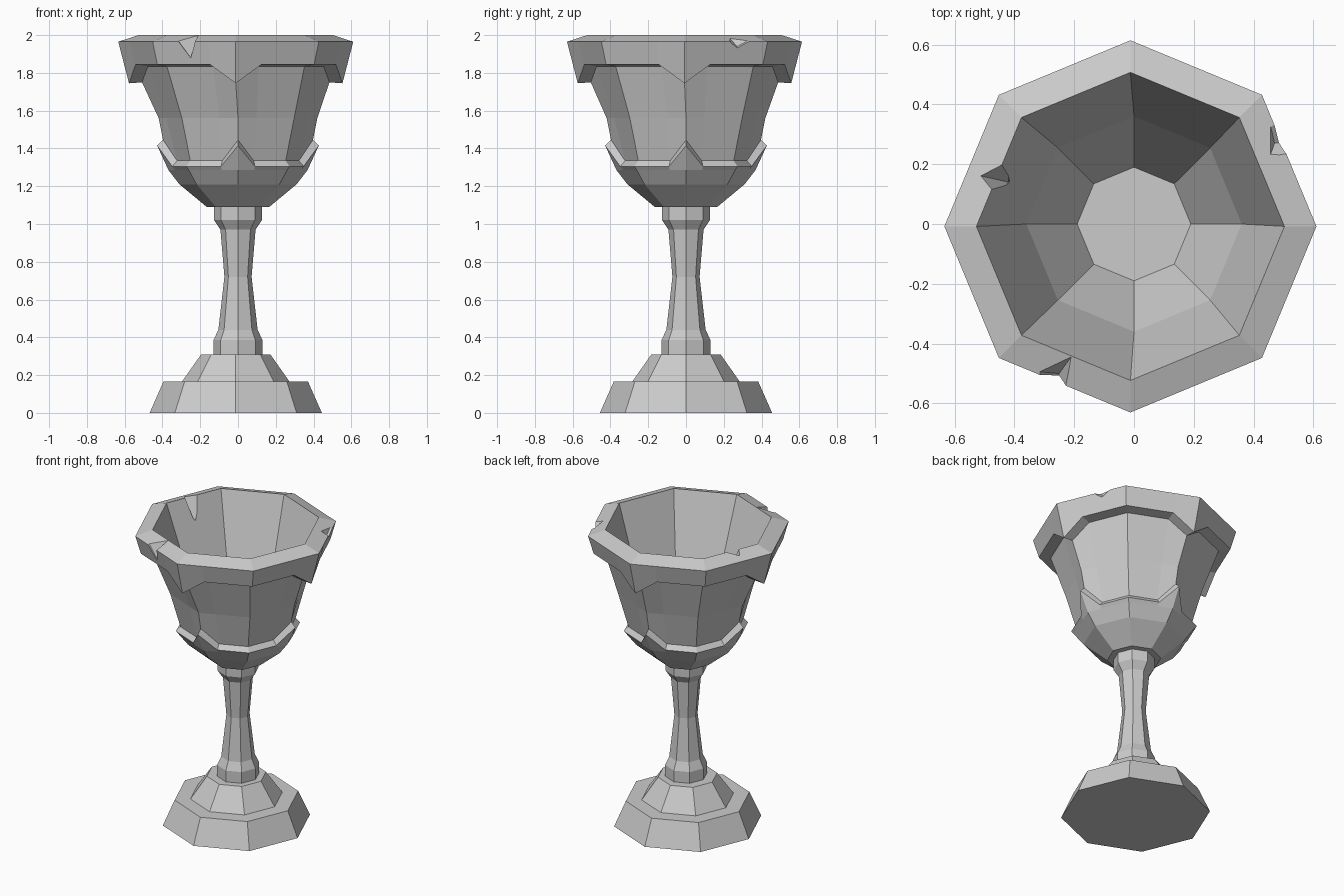
import bpy, bmesh
from math import cos, sin, pi
from mathutils import Vector

if "Cube" in bpy.data.objects:
    bpy.data.objects.remove(bpy.data.objects["Cube"])

F = 0.33  # where the points start along each octagon side


def ring_points(r, z, ra=None, za=None, dx=0.0, dy=0.0):
    """Octagon with extra points beside the four axis corners, which may be raised or lowered."""
    pts = []
    corner = lambda k, rad, h: Vector((rad * cos(k * pi / 4), rad * sin(k * pi / 4), h))
    for k in range(0, 8, 2):
        a, d, n = corner(k, r, z), corner(k + 1, r, z), corner(k + 2, r, z)
        tip = corner(k, r if ra is None else ra, z if za is None else za)
        pts += [tip, a.lerp(d, F), d, n.lerp(d, F)]
    return [p + Vector((dx, dy, 0)) for p in pts]


def octagon(r, z, dx=0.0):
    return [Vector((r * cos(k * pi / 4) + dx, r * sin(k * pi / 4), z)) for k in range(8)]


def finish(bm, name):
    bmesh.ops.recalc_face_normals(bm, faces=bm.faces)
    me = bpy.data.meshes.new(name)
    bm.to_mesh(me)
    bm.free()
    ob = bpy.data.objects.new(name, me)
    bpy.context.collection.objects.link(ob)
    return ob


def skin(name, rings):
    """Bridge the rings in order and cap both ends."""
    bm = bmesh.new()
    vs = [[bm.verts.new(p) for p in ring] for ring in rings]
    n = len(vs[0])
    for a, b in zip(vs, vs[1:]):
        for i in range(n):
            j = (i + 1) % n
            bm.faces.new((a[i], a[j], b[j], b[i]))
    bm.faces.new(vs[0])
    bm.faces.new(vs[-1])
    return finish(bm, name)


def chip(target, points):
    """Cut a convex wedge out of the target."""
    bm = bmesh.new()
    for p in points:
        bm.verts.new(p)
    bmesh.ops.convex_hull(bm, input=bm.verts)
    cutter = finish(bm, "chip_cutter")
    cutter.hide_render = True
    mod = target.modifiers.new("chip", 'BOOLEAN')
    mod.operation = 'DIFFERENCE'
    mod.solver = 'EXACT'
    mod.object = cutter
    bpy.context.view_layer.objects.active = target
    bpy.ops.object.modifier_apply(modifier=mod.name)
    bpy.data.objects.remove(cutter)


# stepped foot
skin("foot", [octagon(r, z, -0.012) for r, z in
              [(0.456, 0), (0.383, 0.165), (0.285, 0.165), (0.183, 0.31)]])

# stem with a collar at each end
skin("stem", [octagon(r, z) for r, z in
              [(0.13, 0.30), (0.13, 0.385), (0.104, 0.44), (0.072, 0.72),
               (0.093, 0.97), (0.126, 1.02), (0.126, 1.10)]])

# bowl: pointed band, flaring wall, rim with hanging points, hollow inside
rim = dict(dx=-0.012, dy=-0.008)
bowl = skin("bowl", [
    ring_points(0.165, 1.09),
    ring_points(0.31, 1.21),
    ring_points(0.368, 1.285),
    ring_points(0.385, 1.305, 0.428, 1.415),
    ring_points(0.357, 1.335, 0.397, 1.445),
    ring_points(0.42, 1.56),
    ring_points(0.515, 1.835, 0.496, 1.75, **rim),
    ring_points(0.587, 1.845, 0.565, 1.745, **rim),
    ring_points(0.622, 1.965, **rim),
    ring_points(0.515, 2.0, **rim),
    ring_points(0.36, 1.52),
    ring_points(0.19, 1.23),
])

# chips in the rim: front left, inner left, right rear
chip(bowl, [(-.36, -.49, 2.03), (-.20, -.43, 2.03), (-.22, -.60, 2.03),
            (-.25, -.50, 1.88), (-.26, -.62, 1.87), (-.36, -.62, 2.0)])
chip(bowl, [(-.53, .165, 2.01), (-.42, .215, 2.02), (-.46, .09, 2.02),
            (-.42, .14, 1.84), (-.36, .15, 2.02)])
chip(bowl, [(.435, .42, 2.02), (.445, .20, 2.02), (.60, .20, 2.0),
            (.47, .27, 1.94), (.55, .28, 1.90), (.55, .40, 1.98)])
